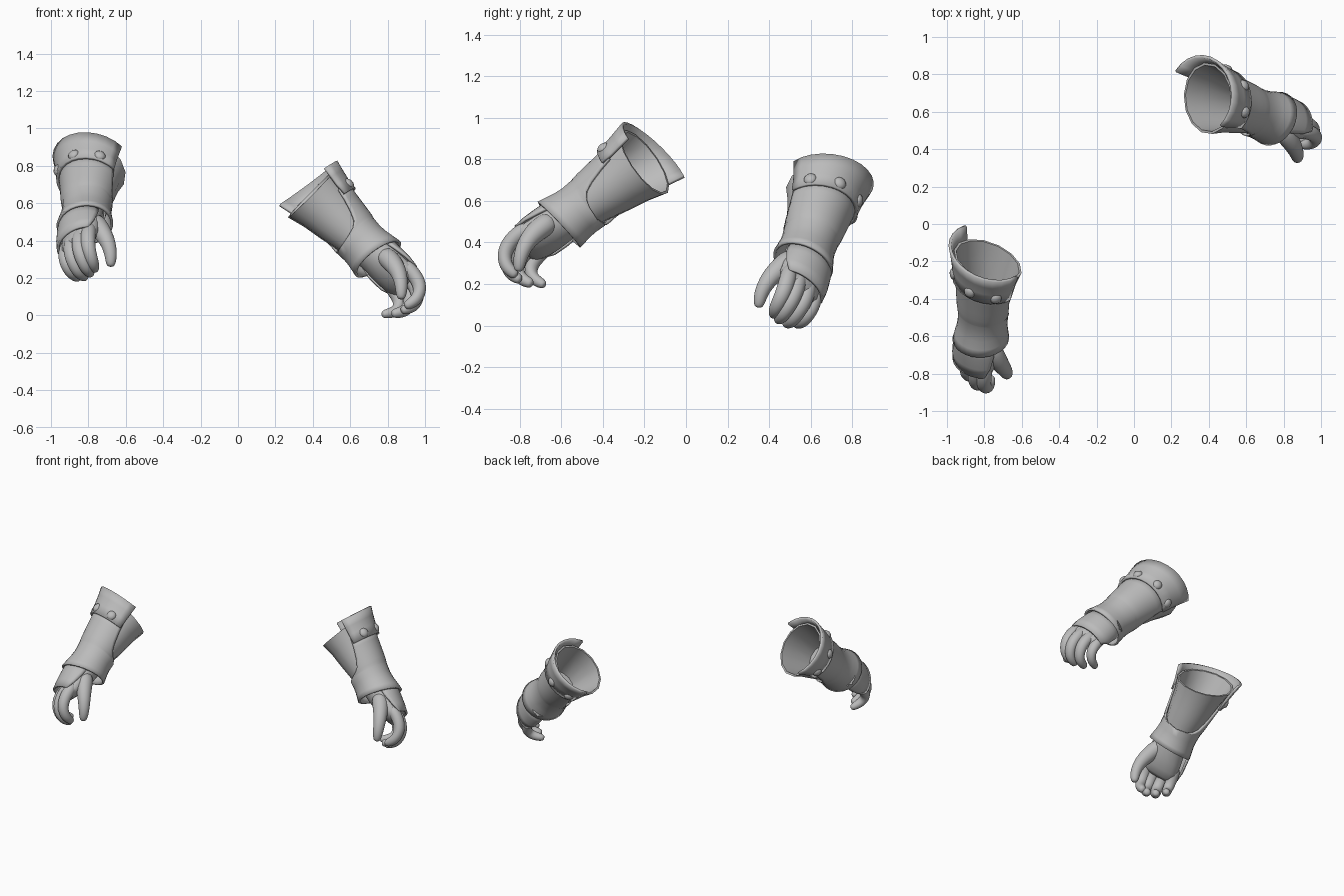
import bpy, bmesh, math
from mathutils import Vector

if "Cube" in bpy.data.objects:
    bpy.data.objects.remove(bpy.data.objects["Cube"])

metal = bpy.data.materials.new("plain grey")
metal.diffuse_color = (0.5, 0.5, 0.5, 1)
metal.use_nodes = True
metal.node_tree.nodes["Principled BSDF"].inputs["Base Color"].default_value = metal.diffuse_color
RAD = math.radians


def make_frame(origin, along, palm, side):
    """Local axes: thumb side, back of hand, along the arm to the fingers."""
    d = Vector(along).normalized()
    p = Vector(palm)
    p = (p - d * p.dot(d)).normalized()
    t = d.cross(p) * side
    o = Vector(origin)
    return lambda v: o + t * v[0] - p * v[1] + d * v[2]


def finish(bm, name, smooth=35, thick=0, subdiv=0):
    bmesh.ops.recalc_face_normals(bm, faces=bm.faces)
    me = bpy.data.meshes.new(name)
    bm.to_mesh(me)
    bm.free()
    me.materials.append(metal)
    ob = bpy.data.objects.new(name, me)
    bpy.context.collection.objects.link(ob)
    if thick:
        m = ob.modifiers.new("thickness", 'SOLIDIFY')
        m.thickness, m.offset = thick, 0
    if subdiv:
        m = ob.modifiers.new("smooth", 'SUBSURF')
        m.levels = m.render_levels = subdiv
    bpy.ops.object.select_all(action='DESELECT')
    bpy.context.view_layer.objects.active = ob
    ob.select_set(True)
    bpy.ops.object.shade_smooth_by_angle(angle=RAD(smooth))
    return ob


def loft(name, rings, W, closed=True, caps=(False, False), **kw):
    bm = bmesh.new()
    vs = [[bm.verts.new(W(p)) for p in r] for r in rings]
    n = len(vs[0])
    for a, b in zip(vs, vs[1:]):
        for i in range(n if closed else n - 1):
            j = (i + 1) % n
            bm.faces.new((a[i], a[j], b[j], b[i]))
    if caps[0]:
        bm.faces.new(vs[0])
    if caps[1]:
        bm.faces.new(vs[-1])
    bmesh.ops.remove_doubles(bm, verts=bm.verts, dist=0.0005)
    return finish(bm, name, **kw)


def tilt(s, t, k):
    """Slant of the cuff, fading out towards the wrist."""
    return s + k * t * max(0, 1 - max(s, 0) / 0.4)


def ring(s, rt, rb=None, n=20, c=(0, 0), k=0.0, lean=0.0):
    rb = rb or rt
    out = []
    for i in range(n):
        a = 2 * math.pi * i / n
        t, b = c[0] + rt * math.sin(a), c[1] + rb * math.cos(a)
        out.append((t, b, tilt(s, t, k) + lean * b))
    return out


def arc(s, rt, half, rb=None, n=22, c=(0, 0), k=0.0, lean=0.0, half2=None):
    """Part ring about the back of the hand; half angles on little and thumb sides."""
    rb = rb or rt
    half2 = half2 or half
    out = []
    for i in range(n + 1):
        a = RAD(-half + (half + half2) * i / n)
        t, b = c[0] + rt * math.sin(a), c[1] + rb * math.cos(a)
        out.append((t, b, tilt(s, t, k) + lean * b))
    return out


def digit(name, pts, radii, W, n=8):
    """Tapered bent tube with a rounded tip."""
    P = [Vector(p) for p in pts]
    P.append(P[-1] + (P[-1] - P[-2]).normalized() * radii[-1] * 0.7)
    R = list(radii) + [radii[-1] * 0.55]
    rings = []
    for i, p in enumerate(P):
        d = (P[min(i + 1, len(P) - 1)] - P[max(i - 1, 0)]).normalized()
        u = d.cross(Vector((1, 0.2, 0))).normalized()
        v = d.cross(u)
        rings.append([p + (u * math.cos(2 * math.pi * j / n)
                           + v * math.sin(2 * math.pi * j / n)) * R[i] for j in range(n)])
    loft(name, rings, W, caps=(True, True), subdiv=2, smooth=60)


def gauntlet(tag, W):
    # inner sleeve, open at the arm end with a closed hollow
    loft(tag + "_inner_sleeve",
         [ring(s, r, n=14, k=0.18, lean=-0.18 * max(0, 1 - s / .3))
          for s, r in ((0.40, .108), (0.30, .126), (0.2, .145), (0.1, .161),
                       (0, .186), (0, .173), (0.1, .15), (0.28, .11))],
         W, caps=(False, True))
    # outer shell with the rounded cutout on the palm side
    prof = ((.09, .168, 94), (.16, .157, 98), (.24, .146, 106), (.29, .139, 115),
            (.315, .135, 127), (.33, .132, 145), (.338, .131, 180), (.39, .128, 180),
            (.43, .131, 180), (.475, .139, 180), (.512, .146, 180))
    loft(tag + "_outer_shell",
         [arc(s, r, h, rb=r * 0.97, k=0.2, c=(0, -.05 * max(0, min(1, (s - .3) / .1)) * .12),
              lean=0.2 * max(0, s - .34) / .18, n=28)
          for s, r, h in prof], W, closed=False, thick=0.014)
    # flared collar
    loft(tag + "_collar",
         [arc(s, r, h, k=0.22, n=14, half2=93)
          for s, r, h in ((-.06, .21, 98), (0, .195, 98), (.06, .182, 98), (.13, .174, 98))],
         W, closed=False, thick=0.016)
    # rivets around the collar
    for i, deg in enumerate((62, 15, -35, -82)):
        a = RAD(deg)
        out = Vector((math.sin(a), math.cos(a), 0))
        c = out * 0.179
        c.z = tilt(0.09, c.x, 0.22)
        bm = bmesh.new()
        bmesh.ops.create_uvsphere(bm, u_segments=12, v_segments=8, radius=0.032)
        for v in bm.verts:
            v.co = W(c + v.co - out * v.co.dot(out) * 0.3)
        finish(bm, f"{tag}_rivet_{i + 1}", smooth=60)
    # palm
    loft(tag + "_palm",
         [ring(s, rt, rb, c=(ct, cb), n=16) for s, rt, rb, ct, cb in
          ((.40, .10, .10, 0, 0), (.50, .108, .09, 0, 0), (.58, .118, .078, -.004, 0),
           (.65, .124, .066, -.008, .008), (.70, .116, .052, -.008, .016),
           (.725, .09, .03, -.008, .02))],
         W, caps=(True, True), smooth=60)
    # plate over the back of the hand
    loft(tag + "_hand_plate",
         [arc(s, rt, h, rb=rb, n=16, c=(-.012, .006), lean=.12, half2=h2)
          for s, rt, rb, h, h2 in ((.47, .125, .112, 98, 90), (.55, .134, .108, 98, 84),
                                   (.62, .138, .1, 95, 74), (.68, .132, .09, 80, 60))],
         W, closed=False, thick=0.014)
    # fingers, curled towards the palm
    fingers = {
        "index": ((.08, .02, .62), (.078, .028, .72), (.064, 0, .8), (.04, -.06, .832), (.01, -.105, .82)),
        "middle": ((.022, .03, .62), (.02, .038, .73), (.01, .006, .81), (-.01, -.06, .84), (-.03, -.11, .82)),
        "ring": ((-.045, .03, .62), (-.048, .034, .72), (-.056, .003, .79), (-.074, -.065, .82), (-.088, -.12, .79)),
        "little": ((-.1, .012, .60), (-.112, .018, .69), (-.122, -.01, .755), (-.136, -.065, .77), (-.146, -.12, .745)),
    }
    for name, pts in fingers.items():
        f = 0.9 if name == "little" else 1
        digit(f"{tag}_{name}_finger", pts, [r * f for r in (.042, .045, .042, .038, .031)], W)
    # thumb
    digit(tag + "_thumb", ((.055, -.01, .51), (.09, -.038, .60), (.113, -.085, .68),
                           (.10, -.13, .74), (.075, -.158, .775)),
          (.06, .06, .046, .038, .03), W)


gauntlet("right", make_frame((-.782, -.2, .785), (-.08, -.81, -.58), (.7, .41, -.57), 1))
gauntlet("left", make_frame((.397, .672, .655), (.695, -.205, -.685), (-.62, -.69, -.375), -1))
